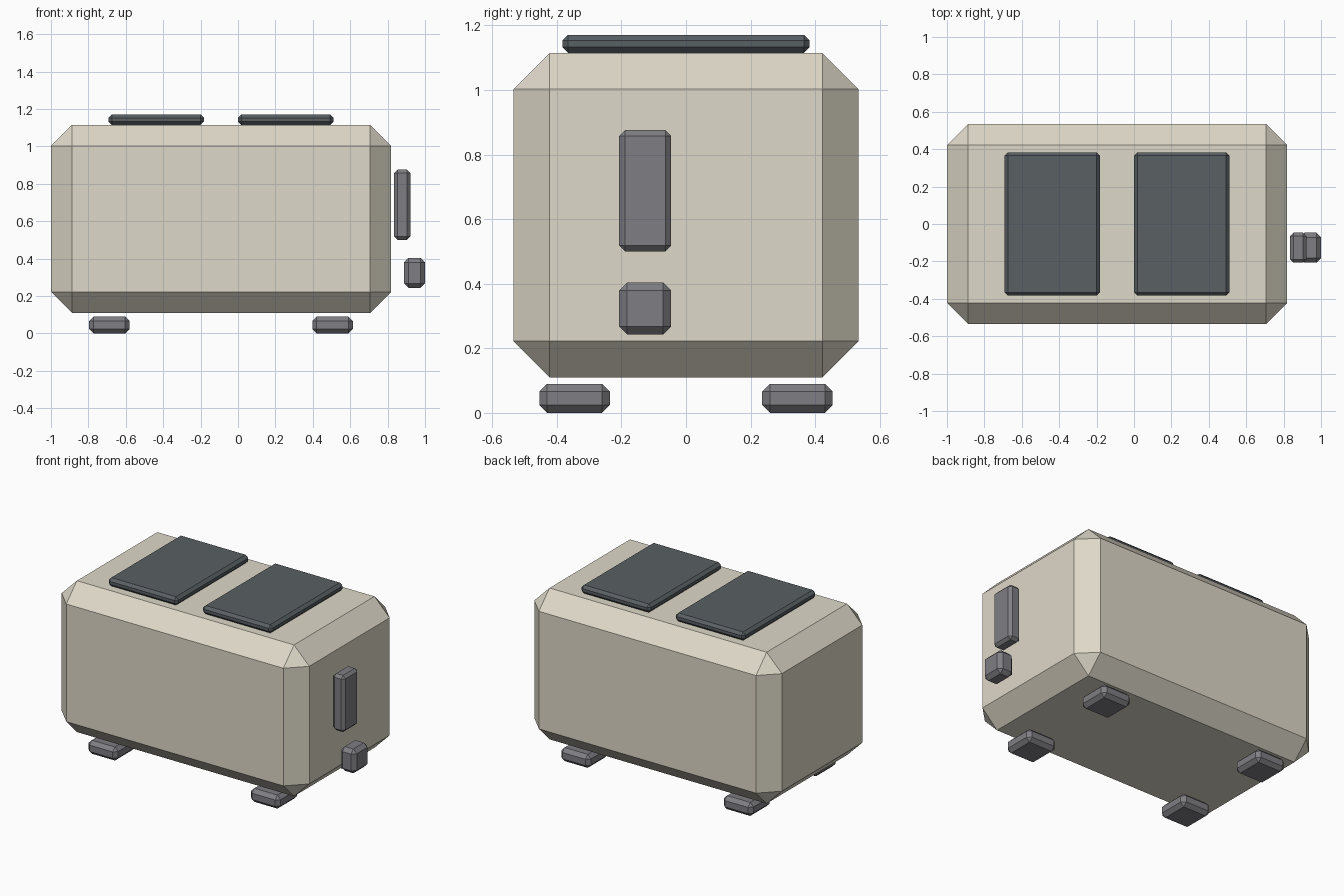
import bpy, bmesh

if "Cube" in bpy.data.objects:
    bpy.data.objects.remove(bpy.data.objects["Cube"])


def chamfered_box(name, lo, hi, chamfer, color):
    """Box between two corners with one flat chamfer on every edge."""
    bm = bmesh.new()
    bmesh.ops.create_cube(bm, size=1)
    for v in bm.verts:
        v.co = [(a + b) / 2 + c * (b - a) for a, b, c in zip(lo, hi, v.co)]
    bmesh.ops.bevel(bm, geom=bm.edges[:], offset=chamfer, segments=1,
                    affect='EDGES', profile=0.5)
    mesh = bpy.data.meshes.new(name)
    bm.to_mesh(mesh)
    bm.free()
    mesh.materials.append(color)
    obj = bpy.data.objects.new(name, mesh)
    bpy.context.collection.objects.link(obj)
    return obj


def material(name, rgb):
    mat = bpy.data.materials.new(name)
    mat.diffuse_color = (*rgb, 1)
    mat.use_nodes = True
    mat.node_tree.nodes["Principled BSDF"].inputs["Base Color"].default_value = mat.diffuse_color
    return mat


cream = material("cream", (0.73, 0.69, 0.58))
dark = material("dark_slot", (0.10, 0.115, 0.125))
grey = material("grey_trim", (0.21, 0.21, 0.23))

# Toaster body
chamfered_box("body", (-1, -0.534, 0.11), (0.819, 0.534, 1.115), 0.112, cream)

# Two bread slots on top
for i, x in enumerate((-0.693, 0.0)):
    chamfered_box(f"bread_slot_{i + 1}", (x, -0.383, 1.115),
                  (x + 0.511, 0.383, 1.171), 0.018, dark)

# Lever and knob on the right end
chamfered_box("lever", (0.835, -0.207, 0.50), (0.921, -0.046, 0.876), 0.018, grey)
chamfered_box("knob", (0.887, -0.207, 0.243), (1.0, -0.046, 0.404), 0.025, grey)

# Four feet
for side, x in (("left", -0.688), ("right", 0.506)):
    for end, y in (("front", -0.345), ("back", 0.345)):
        chamfered_box(f"{end}_{side}_foot", (x - 0.109, y - 0.109, 0),
                      (x + 0.109, y + 0.109, 0.09), 0.024, grey)
